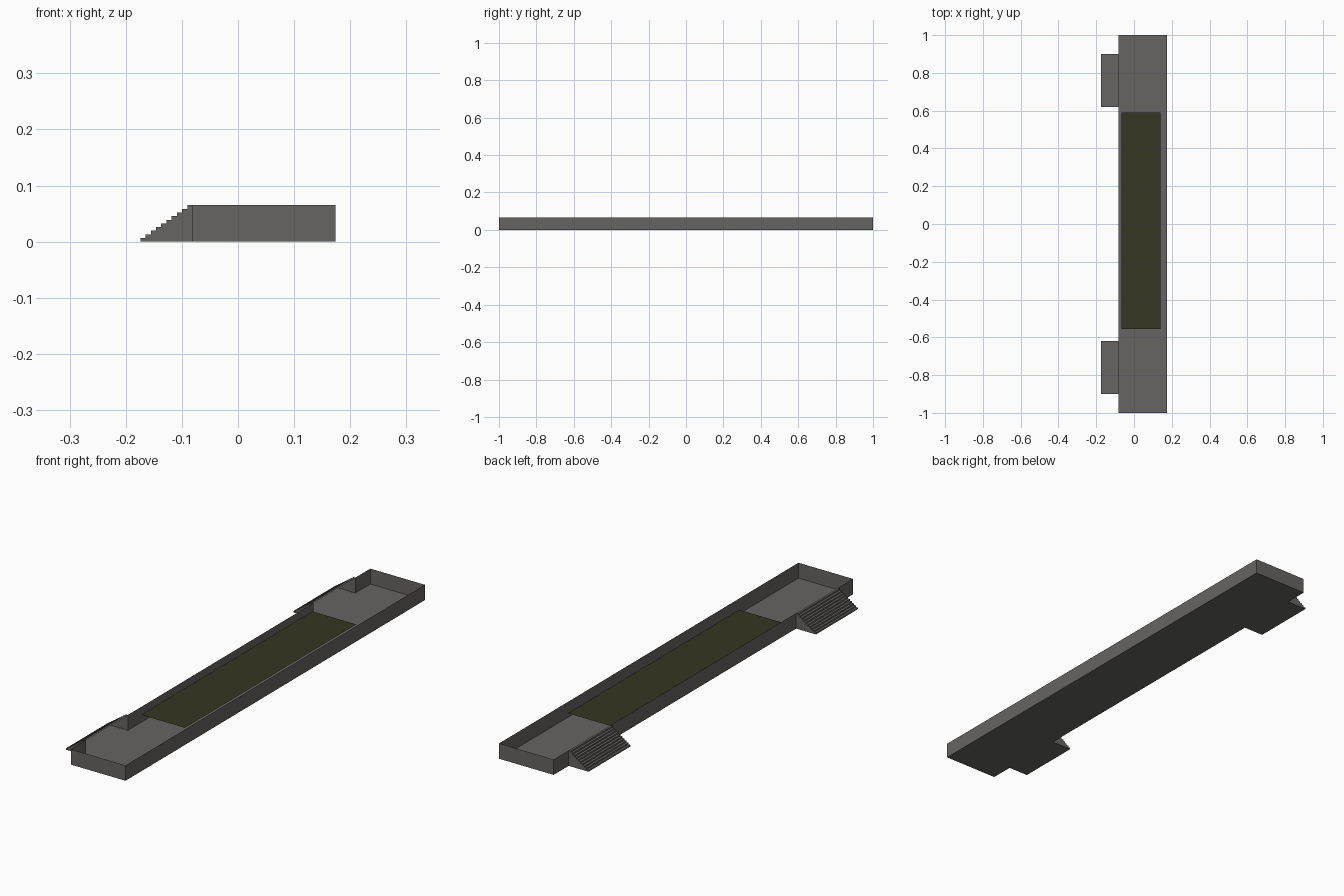
import bpy, bmesh

if "Cube" in bpy.data.objects:
    bpy.data.objects.remove(bpy.data.objects["Cube"])

X0, X1, XS = -0.081, 0.174, -0.174   # wall left, wall right, stair foot
H = 0.065                            # wall height
SY0, SY1 = 0.62, 0.9                 # stair span along y
STEPS = 10


def material(name, rgb):
    m = bpy.data.materials.new(name)
    m.diffuse_color = (*rgb, 1)
    m.use_nodes = True
    m.node_tree.nodes["Principled BSDF"].inputs["Base Color"].default_value = m.diffuse_color
    return m


grey = material("warm_grey_concrete", (0.135, 0.129, 0.125))
green = material("dark_olive", (0.037, 0.037, 0.016))


def sheet_object(name, polys, mat):
    """Object made from thin polygons that share their corners."""
    bm = bmesh.new()
    for p in polys:
        bm.faces.new([bm.verts.new(c) for c in p])
    bmesh.ops.remove_doubles(bm, verts=bm.verts, dist=1e-5)
    me = bpy.data.meshes.new(name)
    bm.to_mesh(me)
    bm.free()
    me.materials.append(mat)
    ob = bpy.data.objects.new(name, me)
    bpy.context.collection.objects.link(ob)
    return ob


def wall(xa, ya, xb, yb):
    return [(xa, ya, 0), (xb, yb, 0), (xb, yb, H), (xa, ya, H)]


def flat(xa, ya, xb, yb, z):
    return [(xa, ya, z), (xb, ya, z), (xb, yb, z), (xa, yb, z)]


# open tray: floor and thin walls, with a gap in the left wall at each stair
sheet_object("platform_floor", [flat(X0, -1, X1, 1, 0)[::-1]], grey)
walls = [wall(X0, -1, X1, -1), wall(X1, -1, X1, 1), wall(X1, 1, X0, 1)]
for a, b in ((-1, -SY1), (-SY0, SY0), (SY1, 1)):
    walls.append(wall(X0, b, X0, a))
sheet_object("platform_walls", walls, grey)

# hollow stairs, open towards the tray
run, rise = (X0 - XS) / (STEPS + 0.0), H / STEPS
profile = [(XS, 0)]
for i in range(STEPS):
    profile += [(XS + i * run, (i + 1) * rise), (XS + (i + 1) * run, (i + 1) * rise)]
for name, ya, yb in (("front_stair", -SY1, -SY0), ("back_stair", SY0, SY1)):
    polys = [[(x0, yb, z0), (x0, ya, z0), (x1, ya, z1), (x1, yb, z1)]
             for (x0, z0), (x1, z1) in zip(profile, profile[1:])]
    outline = profile + [(X0, 0)]
    polys.append([(x, ya, z) for x, z in reversed(outline)])   # end caps
    polys.append([(x, yb, z) for x, z in outline])
    polys.append(flat(XS, ya, X0, yb, 0)[::-1])                # underside
    sheet_object(name, polys, grey)

# raised olive surface inside the tray
sheet_object("olive_panel", [flat(-0.065, -0.555, 0.14, 0.59, 0.045)], green)
